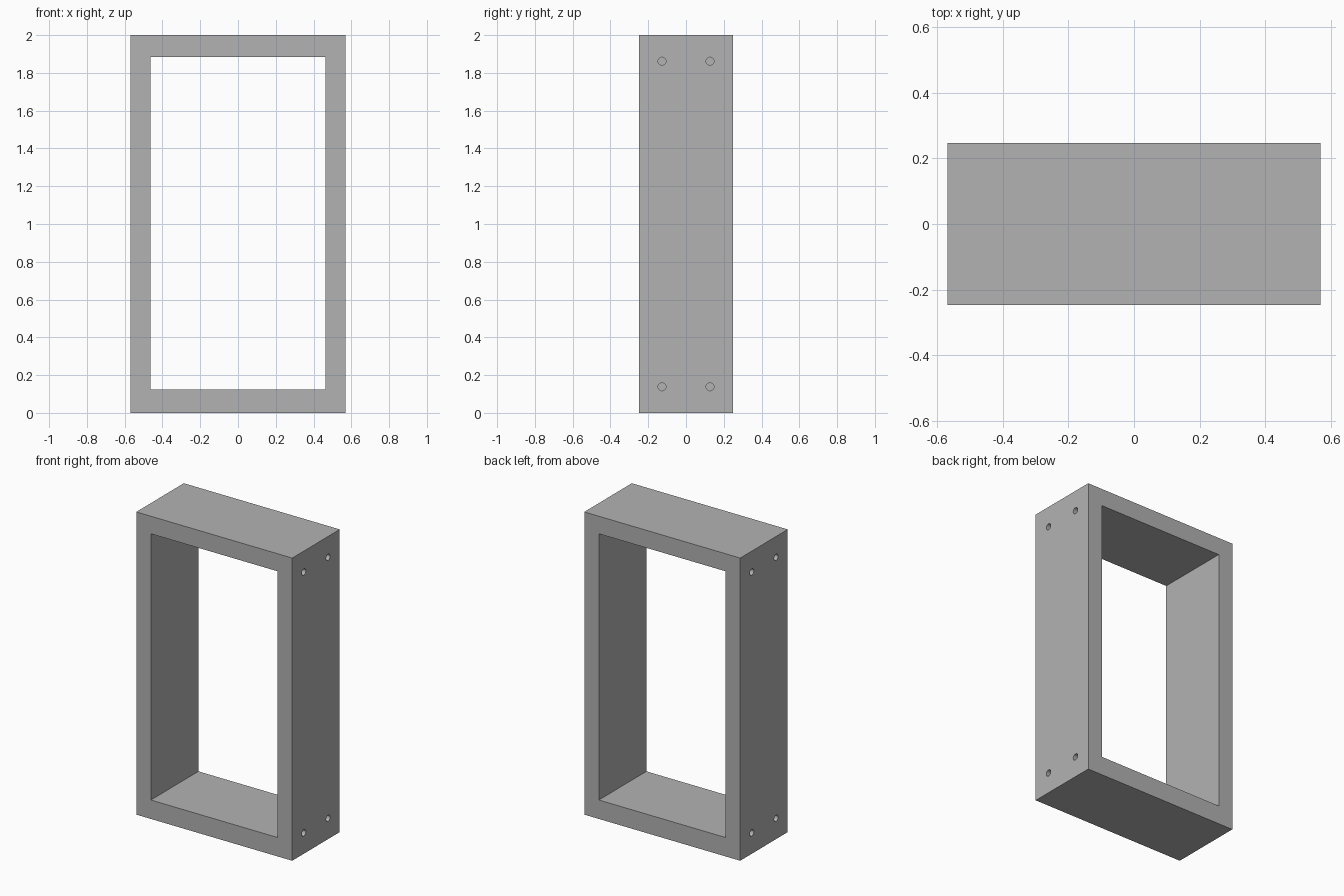
import bpy
import math

if "Cube" in bpy.data.objects:
    bpy.data.objects.remove(bpy.data.objects["Cube"], do_unlink=True)

HALF_X, HALF_Y, HEIGHT = 0.57, 0.248, 2.0
OPEN_X, OPEN_LOW, OPEN_HIGH = 0.463, 0.125, 1.884
HOLE_Y, HOLE_Z, HOLE_R, HOLE_DEPTH = 0.127, 0.138, 0.021, 0.06

grey = bpy.data.materials.new("mid grey")
grey.use_nodes = True
colour = (0.448, 0.448, 0.448, 1)
grey.diffuse_color = colour
grey.node_tree.nodes["Principled BSDF"].inputs["Base Color"].default_value = colour


def box(name, half_x, half_y, low, high):
    bpy.ops.mesh.primitive_cube_add(size=2, location=(0, 0, (low + high) / 2))
    obj = bpy.context.object
    obj.name = name
    obj.scale = (half_x, half_y, (high - low) / 2)
    bpy.ops.object.transform_apply(location=True, rotation=False, scale=True)
    obj.data.materials.append(grey)
    return obj


def cut(target, cutter):
    cutter.hide_render = True
    mod = target.modifiers.new("cut", "BOOLEAN")
    mod.operation = "DIFFERENCE"
    mod.solver = "EXACT"
    mod.object = cutter
    bpy.context.view_layer.objects.active = target
    bpy.ops.object.modifier_apply(modifier=mod.name)
    bpy.data.objects.remove(cutter, do_unlink=True)


# Rectangular frame, open from front to back
frame = box("frame", HALF_X, HALF_Y, 0, HEIGHT)
cut(frame, box("opening_cutter", OPEN_X, HALF_Y * 2, OPEN_LOW, OPEN_HIGH))

# Blind dowel holes near the corners of both side faces
for x in (-HALF_X, HALF_X):
    for y in (-HOLE_Y, HOLE_Y):
        for z in (HOLE_Z, HEIGHT - HOLE_Z):
            bpy.ops.mesh.primitive_cylinder_add(
                vertices=32, radius=HOLE_R, depth=HOLE_DEPTH * 2,
                location=(x, y, z), rotation=(0, math.pi / 2, 0))
            drill = bpy.context.object
            drill.name = "hole_cutter"
            drill.data.materials.append(grey)
            cut(frame, drill)

# Smooth hole walls, crisp frame edges
bpy.ops.object.select_all(action="DESELECT")
frame.select_set(True)
bpy.context.view_layer.objects.active = frame
bpy.ops.object.shade_smooth_by_angle(angle=math.radians(30))
